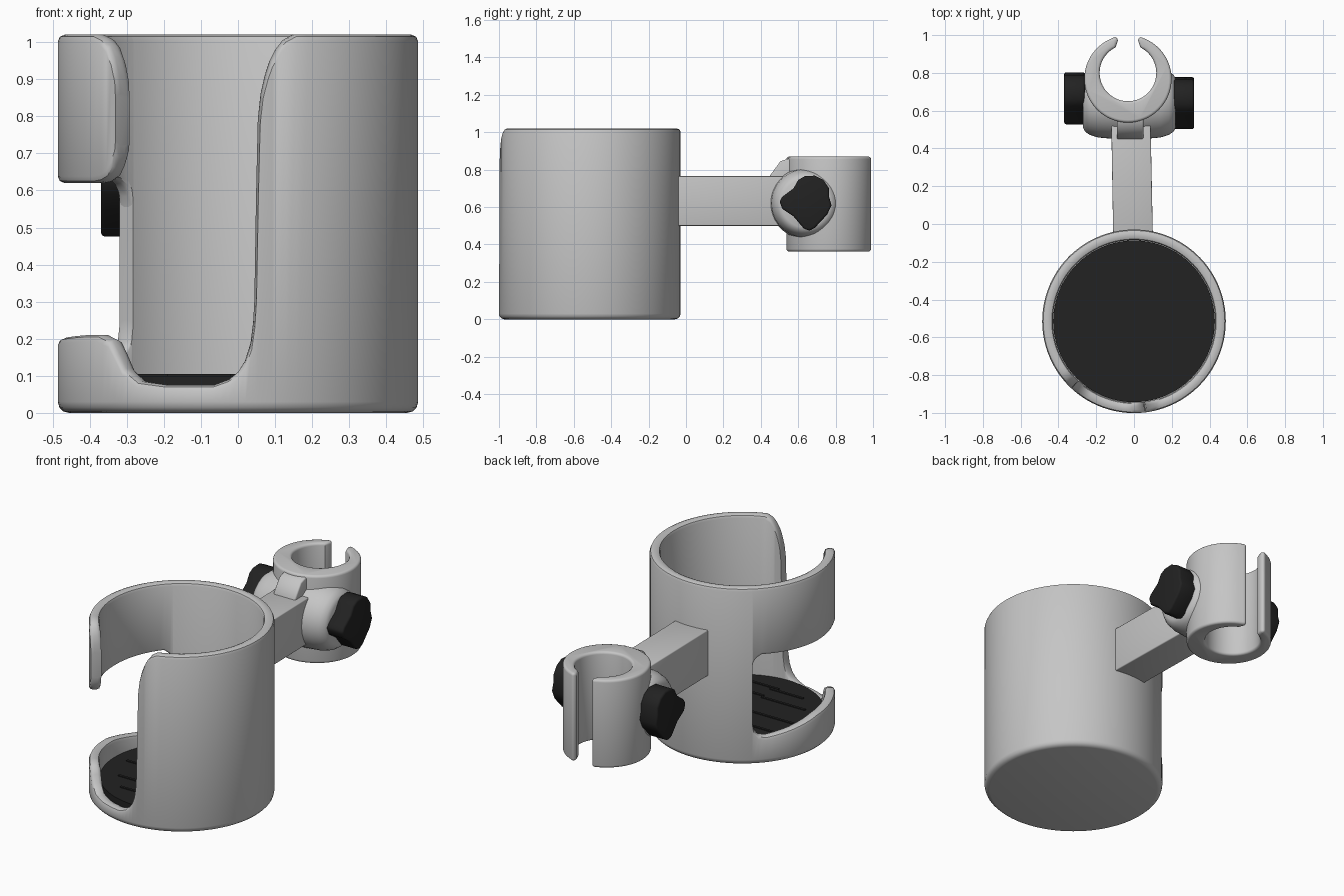
import bpy, bmesh, math
from math import sin, cos, pi, radians

if "Cube" in bpy.data.objects:
    bpy.data.objects.remove(bpy.data.objects["Cube"])


def material(name, v):
    m = bpy.data.materials.new(name)
    m.diffuse_color = (v, v, v, 1)
    m.use_nodes = True
    m.node_tree.nodes["Principled BSDF"].inputs["Base Color"].default_value = m.diffuse_color
    return m


GREY = material("light_grey_plastic", 0.56)
DARK = material("black_rubber", 0.016)


def finish(name, bm, mat, bevel=0.0, smooth=40):
    """Optionally round the sharp edges, then make a smooth-shaded object."""
    bmesh.ops.recalc_face_normals(bm, faces=bm.faces[:])
    if bevel:
        edges = [e for e in bm.edges if len(e.link_faces) == 2 and e.calc_face_angle(0) > radians(42)]
        bmesh.ops.bevel(bm, geom=edges, offset=bevel, segments=3, profile=0.5,
                        affect='EDGES', clamp_overlap=True)
    me = bpy.data.meshes.new(name)
    bm.to_mesh(me)
    bm.free()
    me.materials.append(mat)
    me.polygons.foreach_set("use_smooth", [True] * len(me.polygons))
    me.set_sharp_from_angle(angle=radians(smooth))
    ob = bpy.data.objects.new(name, me)
    bpy.context.collection.objects.link(ob)
    return ob


def skin(rows, close_rows, close_cols):
    """Quads between successive rows of points."""
    bm = bmesh.new()
    vs = [[bm.verts.new(p) for p in row] for row in rows]
    n, m = len(vs), len(vs[0])
    for i in range(n if close_rows else n - 1):
        for j in range(m if close_cols else m - 1):
            a, b = vs[i], vs[(i + 1) % n]
            k = (j + 1) % m
            bm.faces.new((a[j], b[j], b[k], a[k]))
    return bm, vs


def prism(name, pts, axis, lo, hi, mat, bevel=0.0):
    """Extrude a 2D profile along x or z."""
    put = (lambda u, v, w: (w, u, v)) if axis == 'x' else (lambda u, v, w: (u, v, w))
    bm, vs = skin([[put(u, v, w) for u, v in pts] for w in (lo, hi)], False, True)
    bm.faces.new(vs[0])
    bm.faces.new(vs[1])
    return finish(name, bm, mat, bevel)


def densify(table, step=4):
    """Add in-between columns along a table of (angle, values...)."""
    out = []
    for p, q in zip(table, table[1:]):
        n = max(1, math.ceil((q[0] - p[0]) / step))
        out += [tuple(a + (b - a) * i / n for a, b in zip(p, q)) for i in range(n)]
    return out + [table[-1]]


# ---- cup: angles run from the front (-y), positive towards +x ----
CY, RO, RI, TOP = -0.515, 0.486, 0.43, 1.02


def column(a, section):
    t = radians(a)
    return [(r * sin(t), CY - r * cos(t), z) for r, z in section]


def top_edge(h, b=0.018):
    return [(RO, h - b), (RO - .3 * b, h - .3 * b), (RO - b, h),
            (RI + b, h), (RI + .3 * b, h - .3 * b), (RI, h - b)]


# lower body: wall height around the cup (low lip, then full wall)
heights = [(-138.8, .25), (-138, .20), (-135, .165), (-130, .155), (-110, .175), (-90, .20),
           (-60, .21), (-51.5, .21), (-46, .195), (-43, .16), (-40, .12), (-34, .085),
           (-24, .075), (-8, .075), (-3, .09), (0, .11), (2.4, .14), (4.4, .19), (5.4, .25), (5.9, .32),
           (6.5, .6), (7.1, .8), (8, .865), (9.5, .915), (11, .95), (13, .98), (15.5, 1.005), (19, TOP),
           (221, TOP)]
rows = []
for a, h in densify(heights):
    sec = [(RO - .03, 0), (RO - .015, .004), (RO - .004, .015), (RO, .03)] + top_edge(h) + [(RI, .05)]
    rows.append(column(a, sec))
bm, vs = skin(rows, True, False)
bm.faces.new([c[0] for c in vs])
bm.faces.new([c[-1] for c in vs])
finish("cup_body", bm, GREY)

# upper band above the side window
band = [(-139, .55, TOP), (-138.3, .585, TOP), (-136.5, .61, TOP), (-133, .63, TOP), (-90, .62, TOP),
        (-54, .62, TOP), (-50, .624, 1.01), (-47, .635, .99), (-44.7, .66, .955), (-43.2, .69, .91),
        (-42.8, .72, .86)]
rows = []
for a, lo, hi in densify(band):
    low = [(r, 2 * lo - z) for r, z in reversed(top_edge(lo))]
    rows.append(column(a, top_edge(hi) + low))
bm, vs = skin(rows, False, True)
bm.faces.new(vs[-1])
finish("cup_band", bm, GREY)

# rubber floor pad with grain ridges
disc = [(0.428 * cos(i * pi / 36), CY + 0.428 * sin(i * pi / 36)) for i in range(72)]
prism("floor_pad", disc, 'z', .045, .1, DARK)
ridges = [(-.23, -.2, .17), (-.245, -.1, .17), (-.37, -.33, .33), (-.515, -.35, 0), (-.5, 0, .37),
          (-.59, .05, .36), (-.69, -.28, 0), (-.71, 0, .37), (-.80, -.19, .02), (-.82, -.02, .21)]
for y, x0, x1 in ridges:
    prism("pad_ridge", [(x0, y - .007), (x1, y - .007), (x1, y + .007), (x0, y + .007)],
          'z', .098, .105, DARK)

# ---- arm ----
prism("arm", [(-.11, -.07), (.10, -.07), (.088, .52), (-.12, .52)], 'z', .5, .765, GREY, .006)

# tab where the arm meets the clamp
prism("arm_tab", [(.45, .70), (.45, .77), (.505, .845), (.55, .86), (.585, .84), (.585, .70)],
      'x', -.09, .05, GREY, .008)

# ---- clamp ring, open towards the back ----
CX = -.032


def arc(cy, r, a0, a1, n):
    return [(CX + r * sin(radians(a0 + (a1 - a0) * i / n)), cy + r * cos(radians(a0 + (a1 - a0) * i / n)))
            for i in range(n + 1)]


tip = [(.062, .994), (.053, .972)]
ring = (arc(.768, .231, 21, 339, 56)
        + [(CX - x, y) for x, y in tip]
        + arc(.80, .15, 334, 26, 44)
        + [(CX + x, y) for x, y in reversed(tip)])
prism("clamp_ring", ring, 'z', .362, .87, GREY, .014)

# hub: barrel across the clamp, hollowed so the ring hole stays clear
barrel = [(-.27, .0), (-.27, .13), (-.26, .15), (-.235, .168), (-.19, .182), (-.1, .19), (.05, .19),
          (.14, .182), (.185, .168), (.21, .15), (.22, .13), (.22, .0)]
N = 48
rows = [[(x, .64 + r * cos(2 * pi * i / N), .62 + r * sin(2 * pi * i / N)) for i in range(N)]
        for x, r in barrel[1:-1]]
bm, vs = skin(rows, False, True)
bm.faces.new(vs[0])
bm.faces.new(vs[-1])
hub = finish("clamp_hub", bm, GREY)
hole = [(CX + .185 * cos(i * pi / 24), .785 + .185 * sin(i * pi / 24)) for i in range(48)]
cutter = prism("hub_cutter", hole, 'z', .2, 1.1, GREY)
cutter.hide_render = True
cutter.display_type = 'WIRE'
mod = hub.modifiers.new("hole", 'BOOLEAN')
mod.operation = 'DIFFERENCE'
mod.solver = 'EXACT'
mod.object = cutter

# ---- lobed knobs on both ends of the hub ----
knob = [(.50, .63), (.515, .655), (.575, .70), (.60, .745), (.635, .765), (.69, .768), (.735, .745),
        (.765, .70), (.765, .655), (.778, .61), (.755, .56), (.69, .49), (.66, .473), (.63, .485),
        (.575, .55), (.515, .59)]
prism("knob_right", knob, 'x', .21, .318, DARK, .012)
prism("knob_left", [(y + .025, z) for y, z in knob], 'x', -.37, -.26, DARK, .012)
